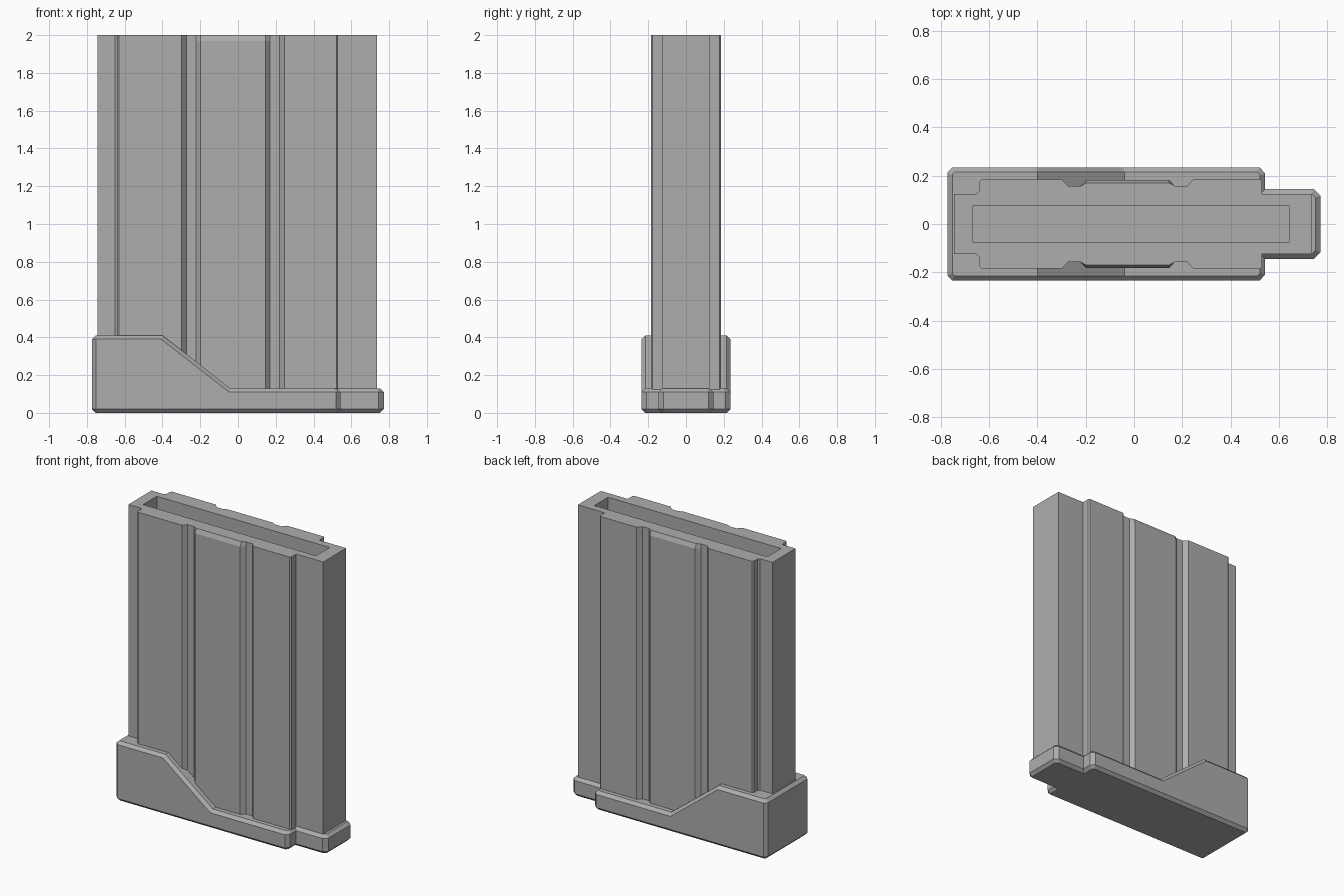
import bpy, bmesh
from math import radians

cube = bpy.data.objects.get("Cube")
if cube:
    bpy.data.objects.remove(cube)

grey = bpy.data.materials.new("grey_metal")
grey.use_nodes = True
COLOR = (0.42, 0.42, 0.42, 1)
grey.diffuse_color = COLOR
grey.node_tree.nodes["Principled BSDF"].inputs["Base Color"].default_value = COLOR


def finish(bm, name):
    bmesh.ops.recalc_face_normals(bm, faces=bm.faces)
    mesh = bpy.data.meshes.new(name)
    bm.to_mesh(mesh)
    bm.free()
    mesh.materials.append(grey)
    obj = bpy.data.objects.new(name, mesh)
    bpy.context.collection.objects.link(obj)
    return obj


def mirrored(half):
    """Close a half outline (+y side, left to right) across y = 0."""
    return half + [(x, -y) for x, y in reversed(half)]


def skin(bm, rings):
    """Join stacked rings with quads."""
    n = len(rings[0])
    for a, b in zip(rings, rings[1:]):
        for i in range(n):
            j = (i + 1) % n
            bm.faces.new((a[i], a[j], b[j], b[i]))


# Body: ribbed outline with two grooves on each side
groove = [(-0.05, 0.185), (-0.025, 0.157), (0.025, 0.157), (0.05, 0.183)]
half = [(-0.745, 0.125), (-0.652, 0.125), (-0.64, 0.137), (-0.64, 0.175), (-0.63, 0.185)]
for cx in (-0.248, 0.195):
    pts = groove if cx < 0 else [(-x, y) for x, y in reversed(groove)]
    half += [(cx + x, y) for x, y in pts]
half += [(0.522, 0.185), (0.53, 0.177), (0.53, 0.125), (0.735, 0.125)]
outline = mirrored(half)


def eased(x, y):
    """Lean the middle panel inward at the mouth."""
    on_panel = -0.21 < x < 0.16 and abs(y) > 0.17
    return (x, y * 0.93) if on_panel else (x, y)


bm = bmesh.new()
rings = [[bm.verts.new((x, y, z)) for x, y in outline] for z in (0.05, 1.97)]
rings.append([bm.verts.new((*eased(x, y), 2.0)) for x, y in outline])
skin(bm, rings)
bm.faces.new(rings[0])
bm.faces.new(rings[-1])
body = finish(bm, "magazine_body")

# Hollow mouth
bm = bmesh.new()
bmesh.ops.create_cube(bm, size=1)
bmesh.ops.scale(bm, vec=(1.315, 0.15, 0.6), verts=bm.verts)
bmesh.ops.translate(bm, vec=(-0.0125, 0, 2.2), verts=bm.verts)
cutter = finish(bm, "mouth_cutter")
cutter.hide_render = True
cutter.hide_viewport = True
cutter.display_type = 'WIRE'
cut = body.modifiers.new("mouth", 'BOOLEAN')
cut.operation = 'DIFFERENCE'
cut.solver = 'EXACT'
cut.object = cutter

# Base: stepped outline, tall at one end and sloping down to a thin plate
LOW, HIGH, RAMP = 0.13, 0.41, (-0.40, -0.04)


def height(x):
    t = min(max((x - RAMP[0]) / (RAMP[1] - RAMP[0]), 0), 1)
    return HIGH + (LOW - HIGH) * t


half = [(-0.773, 0.213), (-0.753, 0.235), (RAMP[0], 0.235), (RAMP[1], 0.235),
        (0.52, 0.235), (0.543, 0.21), (0.543, 0.145), (0.745, 0.145), (0.772, 0.118)]
outline = mirrored(half)
n = len(outline)
bm = bmesh.new()
bottom = [bm.verts.new((x, y, 0)) for x, y in outline]
top = [bm.verts.new((x, y, height(x))) for x, y in outline]
skin(bm, [bottom, top])
bm.faces.new(bottom)
for a, b in ((0, 2), (2, 3), (3, 8)):
    bm.faces.new(top[a:b + 1] + top[n - 1 - b:n - a])
bmesh.ops.recalc_face_normals(bm, faces=bm.faces)

# Chamfer the top and bottom rims only
rim = []
for e in bm.edges:
    a, b = e.verts
    vertical = (a.co - b.co).xy.length < 0.001
    if not vertical and e.calc_face_angle() > radians(60):
        rim.append(e)
bmesh.ops.bevel(bm, geom=rim, offset=0.02, segments=1, affect='EDGES', clamp_overlap=True)
finish(bm, "base_plate")
